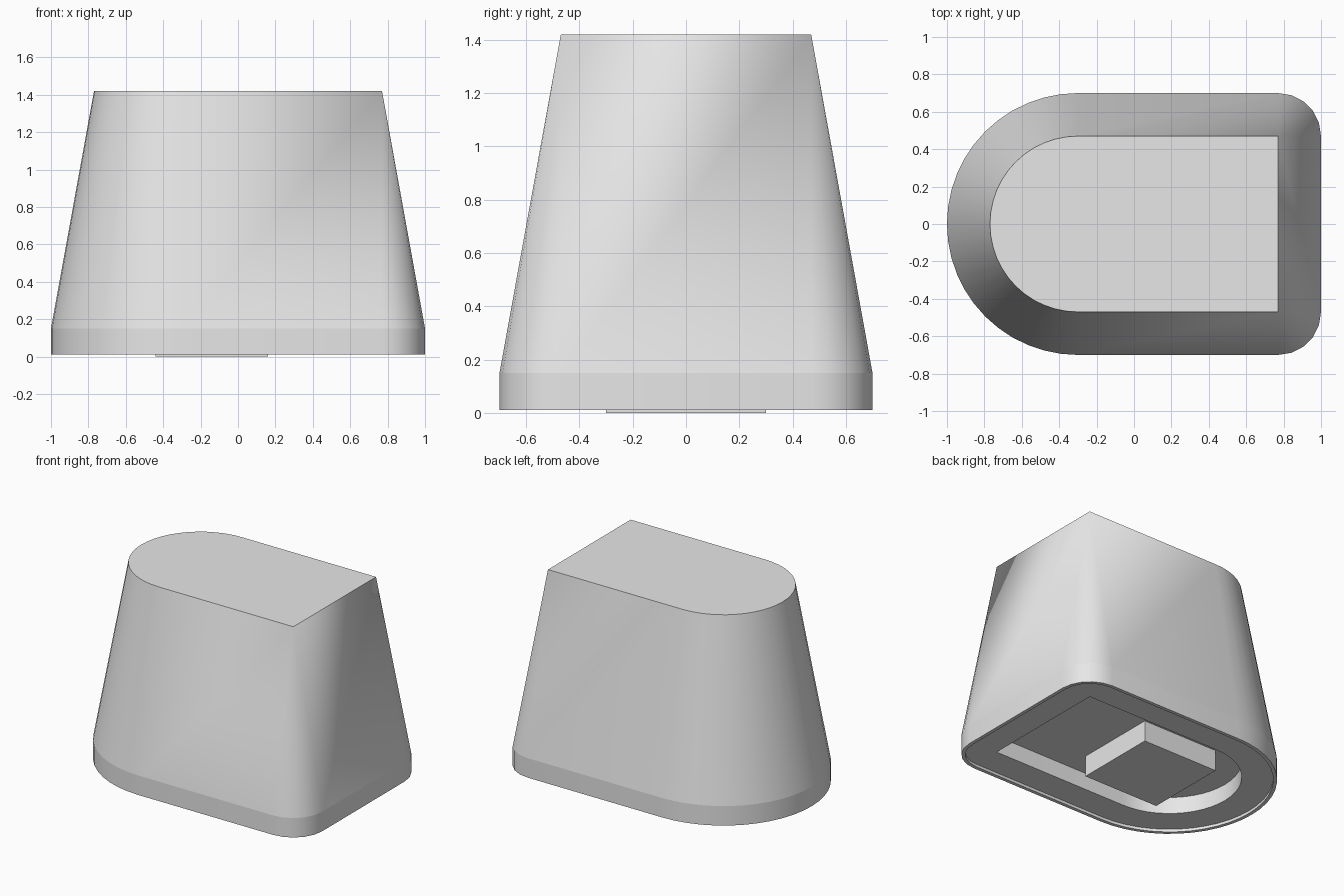
import bpy, bmesh
from math import cos, sin, pi, radians

cube = bpy.data.objects.get("Cube")
if cube:
    bpy.data.objects.remove(cube, do_unlink=True)

grey = bpy.data.materials.new("light grey")
grey.use_nodes = True
colour = (0.8, 0.8, 0.8, 1)
grey.diffuse_color = colour
grey.node_tree.nodes["Principled BSDF"].inputs["Base Color"].default_value = colour

HALF_X, HALF_Y = 0.77, 0.47     # top outline; every other ring is an offset of it
ARC_STEPS, CORNER_STEPS = 24, 5
SHOULDER_Z = 0.15


def arc(cx, cy, radius, start, sweep, steps):
    angles = [start + sweep * i / steps for i in range(steps + 1)]
    return [(cx + radius * cos(a), cy + radius * sin(a)) for a in angles]


def outline(offset):
    """Round end at -x, square end at +x whose corners round with the offset."""
    pts = arc(HALF_Y - HALF_X, 0, HALF_Y + offset, pi / 2, pi, ARC_STEPS)
    pts += arc(HALF_X, -HALF_Y, offset, -pi / 2, pi / 2, CORNER_STEPS)
    pts += arc(HALF_X, HALF_Y, offset, 0, pi / 2, CORNER_STEPS)
    return pts


def finish(name, bm):
    bmesh.ops.recalc_face_normals(bm, faces=bm.faces)
    mesh = bpy.data.meshes.new(name)
    bm.to_mesh(mesh)
    bm.free()
    mesh.materials.append(grey)
    obj = bpy.data.objects.new(name, mesh)
    bpy.context.collection.objects.link(obj)
    return obj


# Body: cavity ceiling, cavity wall, recessed underside, lip, base band, tapered top
rings = [(0, SHOULDER_Z), (0, 0.03), (0.205, 0.03), (0.205, 0.01),
         (0.23, 0.01), (0.23, SHOULDER_Z), (0, 1.42)]
bm = bmesh.new()
loops = [[bm.verts.new((x, y, z)) for x, y in outline(off)] for off, z in rings]
for low, high in zip(loops, loops[1:]):
    n = len(low)
    for i in range(n):
        j = (i + 1) % n
        bm.faces.new((low[i], low[j], high[j], high[i]))
bm.faces.new(loops[0])
bm.faces.new(loops[-1])
bmesh.ops.remove_doubles(bm, verts=bm.verts, dist=0.0001)

# Keep the crease between the straight band and the taper crisp
for edge in bm.edges:
    if all(abs(v.co.z - SHOULDER_Z) < 0.001 for v in edge.verts):
        edge.smooth = False
body = finish("tapered_body", bm)

bpy.ops.object.select_all(action="DESELECT")
body.select_set(True)
bpy.context.view_layer.objects.active = body
bpy.ops.object.shade_smooth_by_angle(angle=radians(30), keep_sharp_edges=True)

# Mounting block standing down out of the cavity
bm = bmesh.new()
bmesh.ops.create_cube(bm, size=1)
bmesh.ops.scale(bm, vec=(0.6, 0.6, SHOULDER_Z), verts=bm.verts)
bmesh.ops.translate(bm, vec=(-0.14, 0, SHOULDER_Z / 2), verts=bm.verts)
finish("mounting_block", bm)
